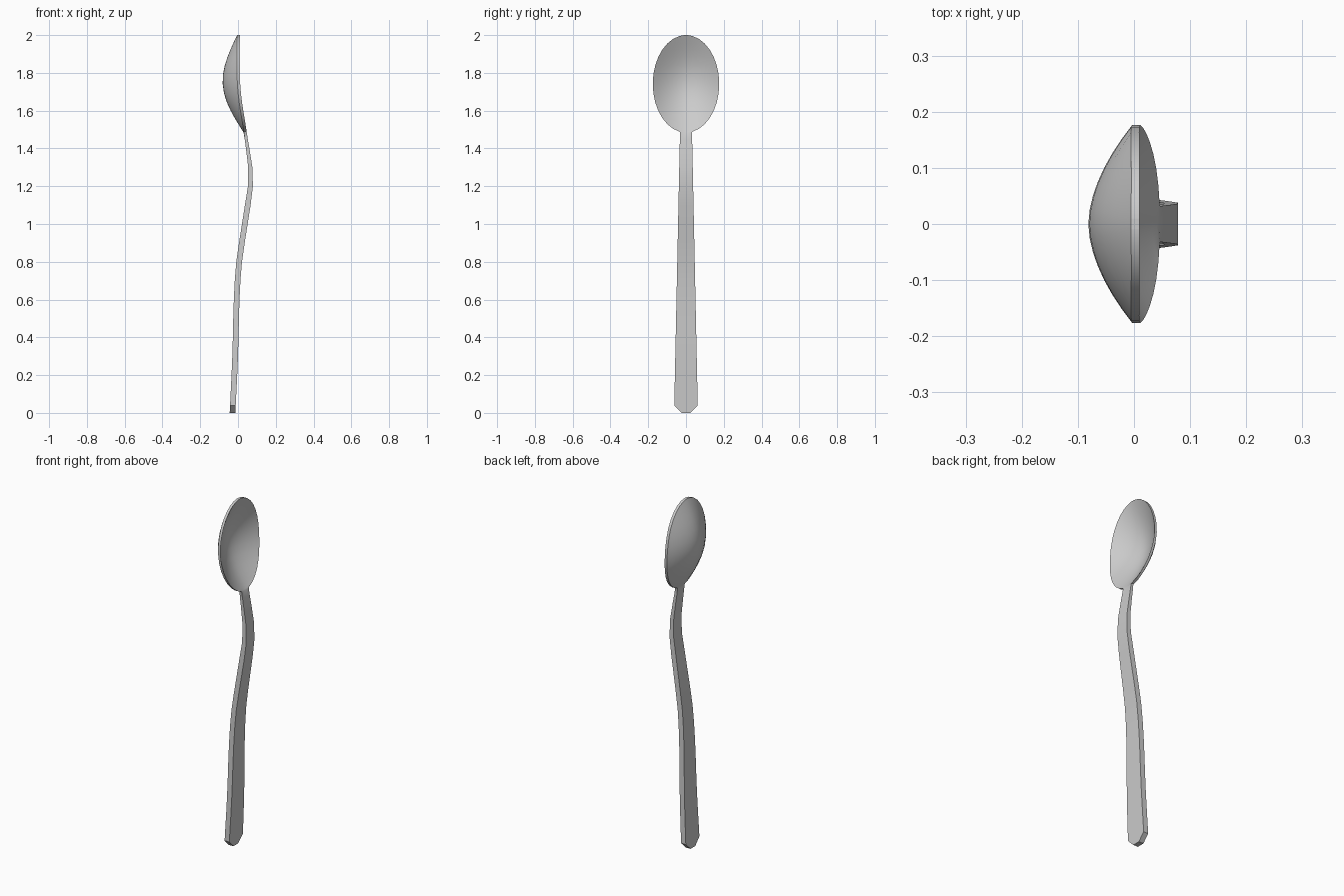
import bpy, bmesh, math

if "Cube" in bpy.data.objects:
    bpy.data.objects.remove(bpy.data.objects["Cube"])

COLS = 14          # faces across the width
BOWL_MID, BOWL_LEN, BOWL_HALF = 1.742, 0.258, 0.176

# Side-view curve of the front face: (height, x)
path = [(0, -0.014), (0.3, 0), (0.6, 0.008), (0.8, 0.021), (1.0, 0.051),
        (1.24, 0.08), (1.48, 0.047), (1.72, 0.013), (2.0, 0.01)]


def slope(i):
    a, b = path[max(i - 1, 0)], path[min(i + 1, len(path) - 1)]
    return (b[1] - a[1]) / (b[0] - a[0])


def front_x(z):
    """Smooth cubic through the path points."""
    i = max(k for k in range(len(path) - 1) if path[k][0] <= z)
    (z0, x0), (z1, x1) = path[i], path[i + 1]
    h = z1 - z0
    t = (z - z0) / h
    s = t * t * (3 - 2 * t)
    return x0 + (x1 - x0) * s + h * t * (1 - t) * ((1 - t) * slope(i) - t * slope(i + 1))


def half_width(z):
    """Tapered handle with clipped end, widening to an oval bowl."""
    u = (z - BOWL_MID) / BOWL_LEN
    oval = BOWL_HALF * math.sqrt(max(0, 1 - u * u))
    handle = min(0.022 + z, 0.063 - 0.021 * z) if z < BOWL_MID else 0.01
    return max(oval, handle)


def thickness(z):
    return 0.03 - 0.015 * min(1, max(0, (z - 1.1) / 0.38))


def bowl_depth(z):
    return 0.078 * math.sin(math.pi * max(0, min(1, (z - 1.48) / 0.52)))


# Even stations on the handle, cosine-spaced ones in the bowl
heights = [0, 0.04] + [0.1 * k for k in range(1, 15)] + [1.45]
heights += [BOWL_MID - BOWL_LEN * math.cos(math.pi * k / 16) for k in range(17)]

bm = bmesh.new()
rings = []
for z in heights:
    w, xf, th, depth = half_width(z), front_x(z), thickness(z), bowl_depth(z)
    front, back = [], []
    for i in range(COLS + 1):
        t = 2 * i / COLS - 1
        x = xf - depth * (1 - abs(t) ** 1.8)
        front.append(bm.verts.new((x, w * t, z)))
        back.append(bm.verts.new((x - th, w * t, z)))
    rings.append(front + back[::-1])

# Skin between stations, then close both ends
n = len(rings[0])
for a, b in zip(rings, rings[1:]):
    for i in range(n):
        j = (i + 1) % n
        bm.faces.new((a[i], a[j], b[j], b[i]))
for r in (rings[0], rings[-1]):
    for i in range(COLS):
        bm.faces.new((r[i], r[i + 1], r[n - 2 - i], r[n - 1 - i]))
bmesh.ops.recalc_face_normals(bm, faces=bm.faces)

mesh = bpy.data.meshes.new("spoon")
bm.to_mesh(mesh)
bm.free()
spoon = bpy.data.objects.new("spoon", mesh)
bpy.context.collection.objects.link(spoon)
bpy.context.view_layer.objects.active = spoon
spoon.select_set(True)
bpy.ops.object.shade_smooth_by_angle(angle=math.radians(35))
